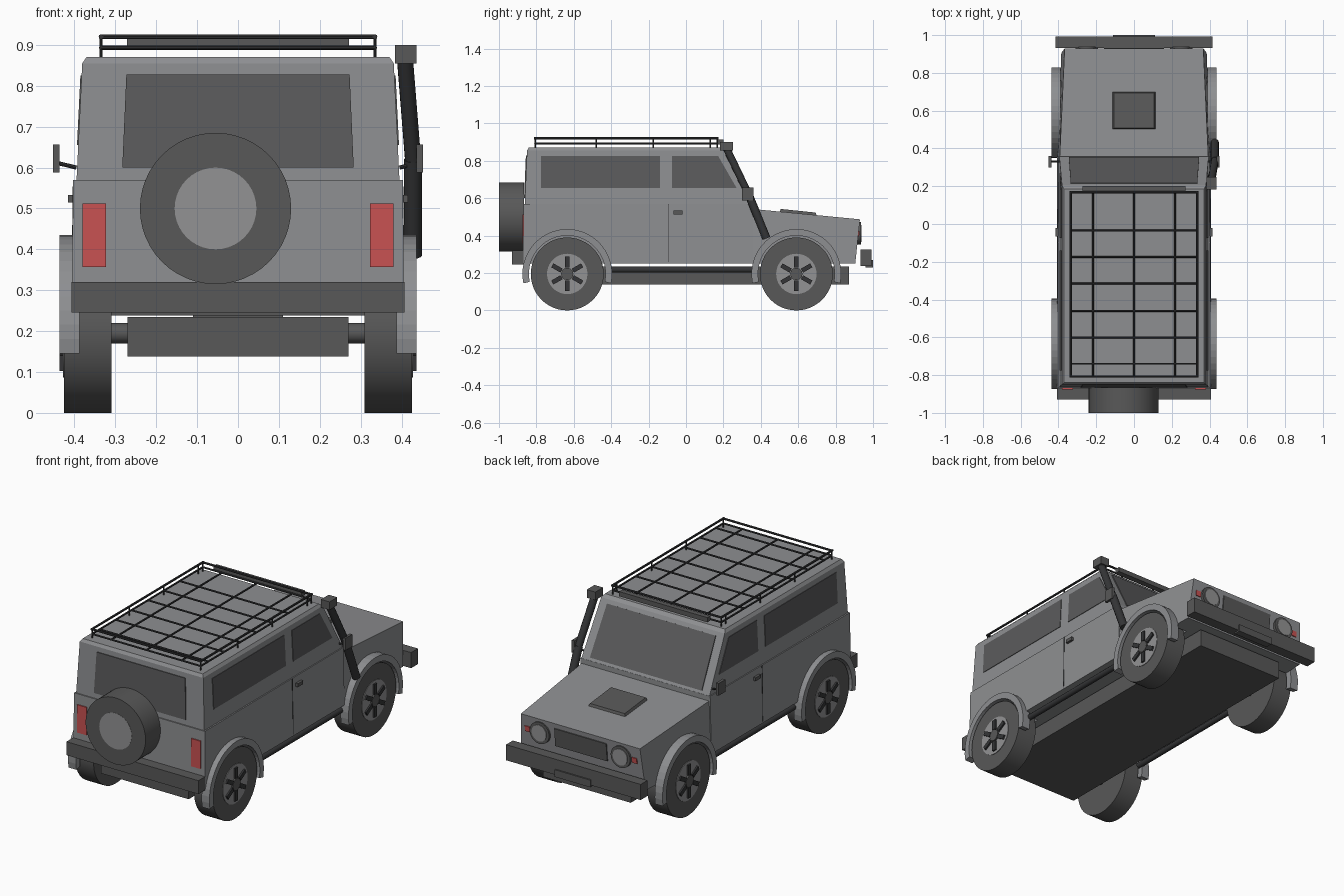
import bpy, bmesh, math
from mathutils import Vector

if "Cube" in bpy.data.objects:
    bpy.data.objects.remove(bpy.data.objects["Cube"])


def mat(name, r, g, b):
    m = bpy.data.materials.new(name)
    m.diffuse_color = (r, g, b, 1)
    m.use_nodes = True
    m.node_tree.nodes["Principled BSDF"].inputs["Base Color"].default_value = m.diffuse_color
    return m


PAINT = mat("grey_paint", 0.27, 0.275, 0.285)
DARK = mat("dark_trim", 0.098, 0.098, 0.098)
BLACK = mat("black_metal", 0.035, 0.036, 0.038)
GLASS = mat("dark_glass", 0.105, 0.105, 0.108)
RIM = mat("rim_grey", 0.29, 0.29, 0.295)
RED = mat("red_lamp", 0.58, 0.085, 0.085)


def make(name, bm, m, smooth=False):
    bmesh.ops.recalc_face_normals(bm, faces=bm.faces)
    me = bpy.data.meshes.new(name)
    bm.to_mesh(me)
    bm.free()
    me.materials.append(m)
    ob = bpy.data.objects.new(name, me)
    bpy.context.collection.objects.link(ob)
    if smooth:
        bpy.ops.object.select_all(action='DESELECT')
        ob.select_set(True)
        bpy.context.view_layer.objects.active = ob
        bpy.ops.object.shade_smooth_by_angle(angle=math.radians(35))
    return ob


def loft(name, rings, m):
    """Skin a list of equal-length point rings and cap both ends."""
    bm = bmesh.new()
    vs = [[bm.verts.new(p) for p in r] for r in rings]
    n = len(vs[0])
    for a, b in zip(vs, vs[1:]):
        for i in range(n):
            bm.faces.new((a[i], a[(i + 1) % n], b[(i + 1) % n], b[i]))
    bm.faces.new(vs[0])
    bm.faces.new(vs[-1])
    return make(name, bm, m)


def box(name, x, y, z, m):
    return loft(name, [[(x[0], y[0], h), (x[1], y[0], h), (x[1], y[1], h), (x[0], y[1], h)] for h in z], m)


def plate(name, pts, m, t=0.005):
    """Thin panel through the points, thickened both ways."""
    p = [Vector(q) for q in pts]
    n = (p[1] - p[0]).cross(p[2] - p[0]).normalized() * t
    return loft(name, [[q - n for q in p], [q + n for q in p]], m)


def rod(name, a, b, r, m, seg=8):
    a, b = Vector(a), Vector(b)
    bm = bmesh.new()
    bmesh.ops.create_cone(bm, cap_ends=True, segments=seg, radius1=r, radius2=r, depth=(b - a).length)
    bm.transform(Vector((b - a)).to_track_quat('Z', 'Y').to_matrix().to_4x4())
    bmesh.ops.translate(bm, verts=bm.verts, vec=(a + b) / 2)
    return make(name, bm, m, True)


# lower body and bonnet: cross-sections along the length
def section(y, zb, wb, yt, zt, wt):
    return [(-wb, y, zb), (wb, y, zb), (wt, yt, zt), (-wt, yt, zt)]


tub = loft("lower_body", [section(-0.872, 0.25, 0.407, -0.868, 0.57, 0.403),
                          section(0.358, 0.25, 0.407, 0.358, 0.57, 0.40)], PAINT)
bonnet = loft("bonnet", [section(0.358, 0.25, 0.405, 0.358, 0.542, 0.393),
                         section(0.905, 0.25, 0.385, 0.93, 0.487, 0.367)], PAINT)

# cabin with softened roof edge
cab = loft("cabin", [[(-w, y0, z), (w, y0, z), (w, y1, z), (-w, y1, z)]
                     for w, y0, y1, z in ((0.395, -0.862, 0.358, 0.568), (0.381, -0.85, 0.203, 0.855),
                                          (0.37, -0.84, 0.185, 0.871))], PAINT)


def cab_x(z):
    return 0.395 - 0.014 * (z - 0.568) / 0.287


def cab_front(z):
    return 0.358 - 0.155 * (z - 0.568) / 0.287


def cab_back(z):
    return -0.862 + 0.012 * (z - 0.568) / 0.287


# windscreen and rear window
plate("windscreen", [(sx * w, cab_front(z), z) for sx, w, z in
                     ((-1, .345, .583), (1, .345, .583), (1, .335, .835), (-1, .335, .835))], GLASS)
plate("rear_window", [(sx * w, cab_back(z), z) for sx, w, z in
                      ((-1, .283, .60), (1, .283, .60), (1, .273, .827), (-1, .273, .827))], GLASS)

# wheel centres along the body
AXLES = {"rear": -0.635, "front": 0.59}
WZ = 0.195


def cut(ob, cutter):
    cutter.hide_render = True
    cutter.hide_set(True)
    b = ob.modifiers.new("wheel_well", 'BOOLEAN')
    b.object = cutter
    b.solver = 'EXACT'


for s, side in ((1, "right"), (-1, "left")):
    # side windows, door seam, handle
    for nm, pts in (("side_window", ((-.775, .655), (-.14, .655), (-.14, .825), (-.775, .825))),
                    ("door_window", ((-.075, .655), (.27, .655), (.172, .825), (-.075, .825)))):
        plate(f"{nm}_{side}", [(s * cab_x(z), y, z) for y, z in pts], GLASS, 0.003)
    plate(f"door_seam_{side}", [(s * .4065, -.097, .26), (s * .4065, -.094, .26),
                                (s * .4025, -.094, .568), (s * .4025, -.097, .568)], BLACK, 0.0015)
    box(f"door_handle_{side}", (s * .40, s * .416), (-.066, -.02), (.514, .533), DARK)
    # mirror on an arm
    rod(f"mirror_arm_{side}", (s * .395, .33, .60), (s * .445, .33, .612), .005, BLACK)
    box(f"mirror_{side}", (s * .437, s * .453), (.30, .36), (.588, .656), DARK)
    # lamps
    box(f"tail_lamp_{side}", (s * .323, s * .38), (-.875, -.865), (.357, .512), RED)
    rod(f"headlamp_ring_{side}", (s * .25, .91, .412), (s * .25, .935, .412), .06, DARK, 32)
    rod(f"headlamp_{side}", (s * .25, .91, .412), (s * .25, .939, .412), .045, RIM, 32)
    plate(f"indicator_{side}", [(s * x, .913 + .017 * (z - .30) / .187, z) for x, z in
                                ((.315, .395), (.345, .395), (.345, .425), (.315, .425))], RED, 0.004)
    # side sill tube
    rod(f"sill_{side}", (s * .385, -.42, .218), (s * .385, .38, .218), .016, BLACK, 12)

    for end, wy in AXLES.items():
        nm = f"{end}_{side}"
        well = rod(f"well_cutter_{nm}", (s * .30, wy, WZ), (s * .5, wy, WZ), .206, DARK, 48)
        cut(tub, well)
        if end == "front":
            cut(bonnet, well)
        # arch flare
        rings = []
        for i in range(25):
            a = math.radians(-12 + 204 * i / 24)
            rings.append([(s * x, wy + r * math.cos(a), WZ + r * math.sin(a))
                          for x, r in ((.388, .205), (.436, .205), (.436, .24), (.388, .24))])
        loft(f"arch_flare_{nm}", rings, PAINT)
        # tyre, rim face, spokes and hub
        rod(f"tyre_{nm}", (s * .31, wy, WZ), (s * .425, wy, WZ), .195, DARK, 48)
        rod(f"rim_{nm}", (s * .42, wy, WZ), (s * .428, wy, WZ), .108, RIM, 40)
        rod(f"hub_{nm}", (s * .42, wy, WZ), (s * .437, wy, WZ), .033, DARK, 12)
        for k in range(6):
            a = math.radians(30 + 60 * k)
            d, t = Vector((0, math.cos(a), math.sin(a))), Vector((0, -math.sin(a), math.cos(a)))
            c = Vector((s * .431, wy, WZ))
            plate(f"spoke_{nm}_{k}", [c + d * u + t * v for u, v in
                                      ((.035, -.012), (.092, -.012), (.092, .012), (.035, .012))], BLACK, 0.006)

# underbody and bumpers
box("chassis", (-.27, .27), (-.82, .872), (.138, .235), DARK)
for end, y in AXLES.items():
    rod(f"axle_{end}", (-.32, y, WZ), (.32, y, WZ), .025, DARK, 12)
box("rear_bumper", (-.407, .407), (-.93, -.87), (.245, .32), DARK)
box("front_bumper", (-.415, .415), (.932, .992), (.238, .325), DARK)
box("front_plate", (-.11, .11), (.96, 1.0), (.23, .27), DARK)
plate("grille", [(x, .913 + .017 * (z - .30) / .187, z) for x, z in
                 ((-.16, .36), (.16, .36), (.16, .46), (-.16, .46))], DARK, 0.005)


# bonnet scoop
def hood_z(y):
    return .542 - .055 * (y - .358) / .572


loft("bonnet_scoop", [[(x * k, .6 + (y - .6) * k, hood_z(y) + h) for x, y in
                       ((-.115, .5), (.115, .5), (.115, .7), (-.115, .7))]
                      for k, h in ((1, -.005), (.93, .014))], DARK)

# spare wheel on the tail
rod("spare_tyre", (-.055, -1.0, .50), (-.055, -.866, .50), .185, DARK, 48)
rod("spare_hub", (-.055, -1.0, .50), (-.055, -.99, .50), .10, RIM, 40).location.y = -.001

# snorkel
top, bend, foot = (.408, .215, .87), (.428, .335, .62), (.428, .43, .385)
rod("snorkel_upper", top, bend, .02, BLACK, 12)
rod("snorkel_lower", bend, foot, .022, BLACK, 12)
box("snorkel_head", (.384, .437), (.182, .25), (.855, .90), DARK)

# roof rack: grid, top rail, posts, light bar
XS, Y0, Y1 = .335, -.807, .168
for i, x in enumerate((-XS, -.217, 0, .217, XS)):
    rod(f"rack_long_{i}", (x, Y0, .893), (x, Y1, .893), .005, BLACK)
for i, y in enumerate((Y0, -.74, -.60, -.46, -.315, -.175, -.035, Y1)):
    rod(f"rack_cross_{i}", (-XS, y, .893), (XS, y, .893), .005, BLACK)
for s in (-1, 1):
    rod(f"rack_rail_side_{s}", (s * XS, Y0 - .006, .92), (s * XS, Y1 + .006, .92), .006, BLACK)
    for i, y in enumerate((Y0, -.48, -.175, .13, Y1)):
        rod(f"rack_post_{s}_{i}", (s * XS, y, .866), (s * XS, y, .92), .004, BLACK)
for i, y in enumerate((Y0, Y1)):
    rod(f"rack_rail_end_{i}", (-XS, y, .92), (XS, y, .92), .006, BLACK)
box("light_bar", (-.272, .272), (.172, .2), (.888, .914), DARK)
